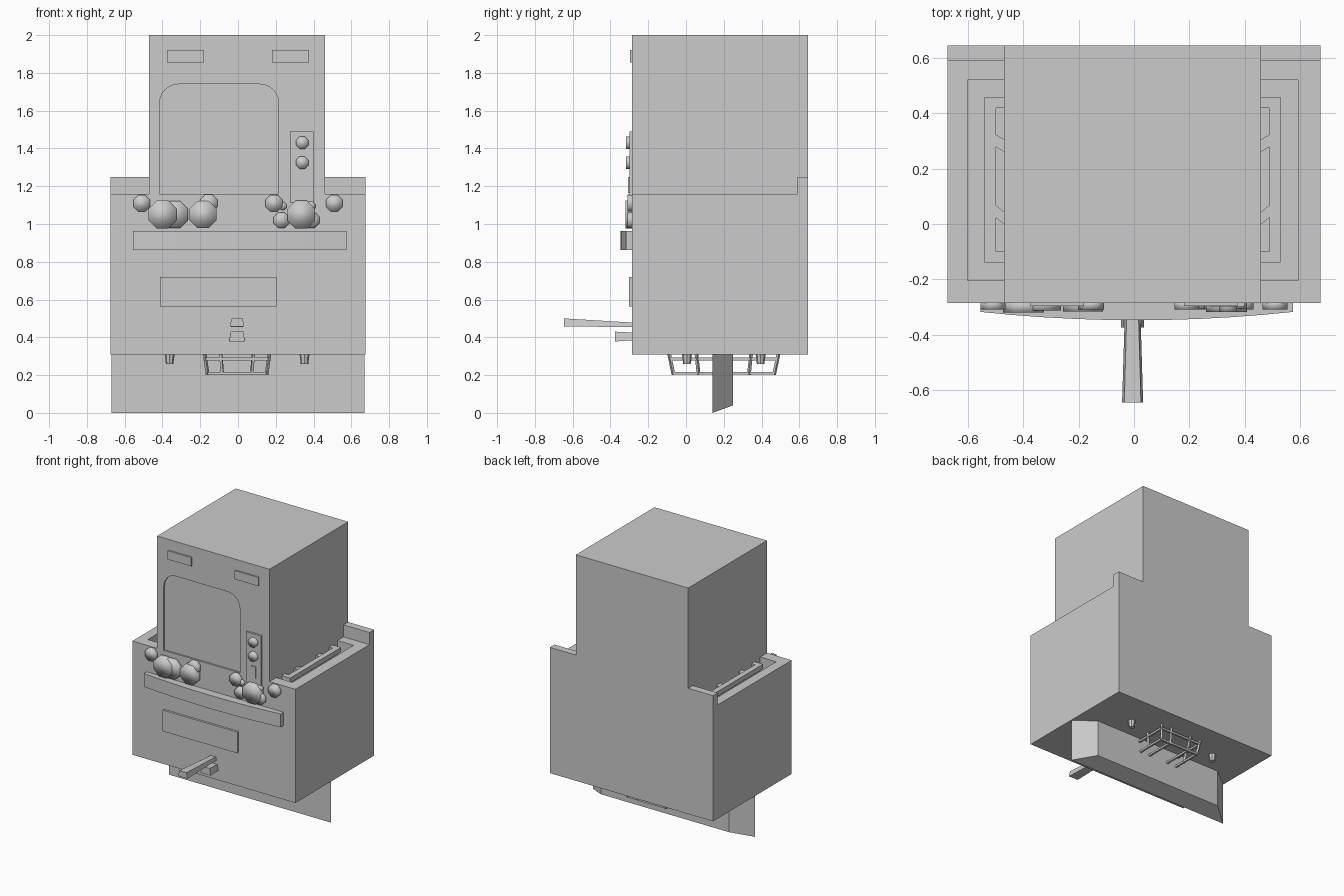
import bpy, bmesh, math
from mathutils import Vector

if "Cube" in bpy.data.objects:
    bpy.data.objects.remove(bpy.data.objects["Cube"])

CX = -0.005     # centre line of the cabin
FRONT = -0.285  # front wall


def mesh_object(name, bm):
    bmesh.ops.recalc_face_normals(bm, faces=bm.faces)
    me = bpy.data.meshes.new(name)
    bm.to_mesh(me)
    bm.free()
    ob = bpy.data.objects.new(name, me)
    bpy.context.collection.objects.link(ob)
    return ob


def loft(name, a, b):
    """Solid between two matching 3D outlines."""
    bm = bmesh.new()
    va = [bm.verts.new(p) for p in a]
    vb = [bm.verts.new(p) for p in b]
    bm.faces.new(va)
    bm.faces.new(vb[::-1])
    n = len(a)
    for i in range(n):
        j = (i + 1) % n
        bm.faces.new((va[i], vb[i], vb[j], va[j]))
    return mesh_object(name, bm)


def box(name, x0, x1, y0, y1, z0, z1):
    c = [(x0, y0), (x1, y0), (x1, y1), (x0, y1)]
    return loft(name, [(x, y, z0) for x, y in c], [(x, y, z1) for x, y in c])


def prism_y(name, pts, y0, y1):
    return loft(name, [(x, y0, z) for x, z in pts], [(x, y1, z) for x, z in pts])


def cut(ob, cutter):
    m = ob.modifiers.new("cut", 'BOOLEAN')
    m.operation = 'DIFFERENCE'
    m.solver = 'EXACT'
    m.object = cutter
    bpy.context.view_layer.objects.active = ob
    bpy.ops.object.modifier_apply(modifier=m.name)
    bpy.data.objects.remove(cutter)


def bars(name, segments, r):
    """Thin square bars along a list of point pairs, as one object."""
    bm = bmesh.new()
    for p, q in segments:
        p, q = Vector(p), Vector(q)
        d = q - p
        rot = d.to_track_quat('Z', 'Y').to_matrix().to_4x4()
        rot.translation = (p + q) / 2
        res = bmesh.ops.create_cube(bm, size=1)
        for v in res['verts']:
            v.co = rot @ Vector((v.co.x * 2 * r, v.co.y * 2 * r, v.co.z * (d.length + 2 * r)))
    return mesh_object(name, bm)


def lamp(name, x, z, r, depth=0.033):
    bpy.ops.mesh.primitive_cylinder_add(vertices=8, radius=r, depth=depth + 0.01,
                                        location=(x, FRONT - depth / 2 + 0.005, z),
                                        rotation=(math.pi / 2, math.pi / 8, 0))
    ob = bpy.context.object
    ob.name = name
    bpy.ops.object.shade_smooth()


# main cabin with side decks
body = prism_y("body", [(-.675, .31), (.675, .31), (.675, 1.16), (.46, 1.16), (.46, 2),
                        (-.47, 2), (-.47, 1.16), (-.675, 1.16)], FRONT, .645)

# recessed window with rounded upper corners
win = [(-.415, 1.16), (.215, 1.16)]
for cx, a0 in ((.115, 0), (-.315, 90)):
    for i in range(7):
        a = math.radians(a0 + 15 * i)
        win.append((cx + .1 * math.cos(a), 1.64 + .1 * math.sin(a)))
cut(body, prism_y("window_cutter", win, -.4, FRONT + .012))

# deck wells, rear kerbs, rails and their braces
for s, side in ((-1, "left"), (1, "right")):
    def X(d):
        return CX + s * d
    well = sorted((X(.465), X(.598)))
    cut(body, box("well_cutter", *well, -.205, .52, 1.04, 1.3))
    box("rear_kerb_" + side, *sorted((X(.46), s * .675)), .59, .645, 1.15, 1.25)
    u = [(.46, -.14), (.535, -.14), (.535, .46), (.46, .46), (.46, .42),
         (.495, .42), (.495, -.10), (.46, -.10)]
    loft("deck_rail_" + side, [(X(x), y, 1.115) for x, y in u], [(X(x), y, 1.15) for x, y in u])
    for k, (yr, yw) in enumerate(((.28, .258), (.025, -.005))):
        q = [(.46, yw), (.497, yr), (.497, yr + .045), (.46, yw + .045)]
        loft(f"rail_brace_{side}_{k}", [(X(x), y, 1.12) for x, y in q],
             [(X(x), y, 1.145) for x, y in q])

# destination plates, lower plate, switch panel
box("top_plate_left", -.375, -.18, -.296, FRONT, 1.855, 1.92)
box("top_plate_right", .18, .375, -.296, FRONT, 1.855, 1.92)
box("lower_plate", -.413, .205, -.301, FRONT, .562, .72)
box("switch_panel", .275, .40, -.299, FRONT, 1.11, 1.49)
box("panel_tag", .32, .36, -.306, FRONT, 1.165, 1.25)

# curved bumper
n = 10
arc = [(-.555 + 1.13 * i / n, -.318 - .03 * (1 - (2 * i / n - 1) ** 2)) for i in range(n + 1)]
out = arc + [(.575, FRONT), (-.555, FRONT)]
loft("bumper", [(x, y, .862) for x, y in out], [(x, y, .962) for x, y in out])

# lamps: x, z, radius, depth
lamps = [(-.51, 1.11, .048, .025), (-.40, 1.05, .08, .036), (-.335, 1.05, .077, .028),
         (-.185, 1.05, .078, .032), (-.155, 1.11, .05, .025), (.19, 1.11, .048, .025),
         (.237, 1.095, .022, .02), (.23, 1.02, .045, .025), (.335, 1.05, .08, .034),
         (.39, 1.02, .045, .025), (.385, 1.095, .026, .02), (.51, 1.11, .048, .025),
         (.34, 1.43, .036, .033), (.34, 1.325, .036, .033)]
for i, (x, z, r, d) in enumerate(lamps):
    lamp(f"lamp_{i}", x, z, r, d)


# coupler bar and its support
def trapezoid(y, top, bottom, z0, z1):
    return [(CX - bottom, y, z0), (CX + bottom, y, z0), (CX + top, y, z1), (CX - top, y, z1)]


loft("coupler_bar", trapezoid(-.645, .03, .038, .457, .5),
     trapezoid(-.28, .02, .027, .455, .478))
loft("coupler_support", trapezoid(-.375, .033, .042, .378, .43),
     trapezoid(-.28, .033, .042, .385, .425))

# wedge shaped plough under the floor
loft("plough", [(-.67, .14, 0), (.67, .14, 0), (.53, .25, .04), (-.53, .25, .04)],
     [(-.67, .14, .315), (.67, .14, .315), (.53, .25, .315), (-.53, .25, .315)])

# underfloor basket of bars
levels = [(.315, .172, .29), (.285, .167, .285), (.21, .157, .268)]  # z, half x, half y
CY = .2


def corners(z, hx, hy):
    return [(CX + sx * hx, CY + sy * hy, z) for sx, sy in ((-1, -1), (1, -1), (1, 1), (-1, 1))]


segs = []
for lv in levels[1:]:
    c = corners(*lv)
    segs += [(c[i], c[(i + 1) % 4]) for i in range(4)]
top, low = corners(*levels[0]), corners(*levels[2])
for i in range(4):
    for t in (0, .25, .75):
        a = Vector(top[i]).lerp(Vector(top[(i + 1) % 4]), t)
        b = Vector(low[i]).lerp(Vector(low[(i + 1) % 4]), t)
        segs.append((a, b))
for t in (.25, .75):
    x = CX + (2 * t - 1) * .157
    segs.append(((x, CY - .268, .21), (x, CY + .268, .21)))
bars("basket", segs, .007)

# floor pegs
for x in (CX - .357, CX + .357):
    for y in (.005, .395):
        bpy.ops.mesh.primitive_cone_add(vertices=8, radius1=.02, radius2=.027, depth=.055,
                                        location=(x, y, .2875))
        bpy.context.object.name = "floor_peg"
